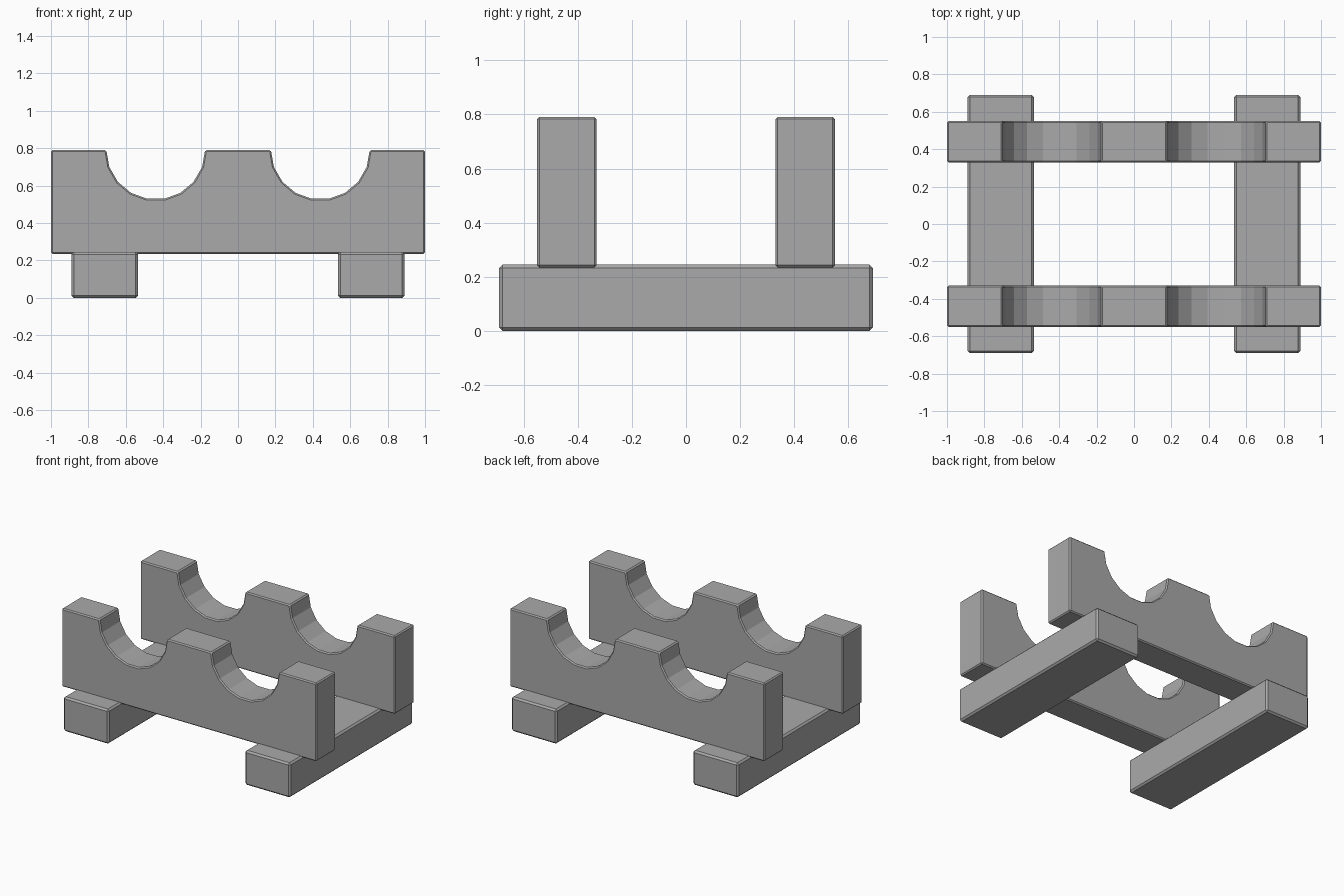
import bpy, bmesh
from math import cos, sin, pi

old = bpy.data.objects.get("Cube")
if old:
    bpy.data.objects.remove(old, do_unlink=True)

grey = bpy.data.materials.new("plain grey")
grey.use_nodes = True
colour = (0.4, 0.4, 0.4, 1)
grey.diffuse_color = colour
grey.node_tree.nodes["Principled BSDF"].inputs["Base Color"].default_value = colour


def extrude_profile(name, points, y0, y1, bevel):
    """Extrude an x-z outline along y and chamfer its sharp edges."""
    bm = bmesh.new()
    face = bm.faces.new([bm.verts.new((x, y0, z)) for x, z in points])
    grown = bmesh.ops.extrude_face_region(bm, geom=[face])["geom"]
    moved = [v for v in grown if isinstance(v, bmesh.types.BMVert)]
    bmesh.ops.translate(bm, verts=moved, vec=(0, y1 - y0, 0))
    bmesh.ops.recalc_face_normals(bm, faces=bm.faces)
    mesh = bpy.data.meshes.new(name)
    bm.to_mesh(mesh)
    bm.free()
    mesh.materials.append(grey)
    obj = bpy.data.objects.new(name, mesh)
    bpy.context.collection.objects.link(obj)
    mod = obj.modifiers.new("chamfer", "BEVEL")
    mod.width = bevel
    mod.segments = 1
    mod.limit_method = "ANGLE"
    mod.angle_limit = pi / 6
    return obj


# Base rails running front to back
for side, s in (("left", 1), ("right", -1)):
    a, b = sorted((0.535 * s, 0.89 * s))
    extrude_profile(side + "_base_rail",
                    [(a, 0), (b, 0), (b, 0.245), (a, 0.245)], -0.69, 0.69, 0.012)

# Cradle boards with two round notches in the top edge
TOP, BOTTOM, RADIUS, STEPS = 0.79, 0.235, 0.264, 9
outline = [(1, BOTTOM), (-1, BOTTOM), (-1, TOP)]
for centre in (-0.44, 0.44):
    for i in range(STEPS + 1):
        t = pi + pi * i / STEPS
        outline.append((centre + RADIUS * cos(t), TOP + RADIUS * sin(t)))
outline.append((1, TOP))

for end, y in (("front", -0.44), ("back", 0.44)):
    extrude_profile(end + "_cradle_board", outline, y - 0.11, y + 0.11, 0.008)
